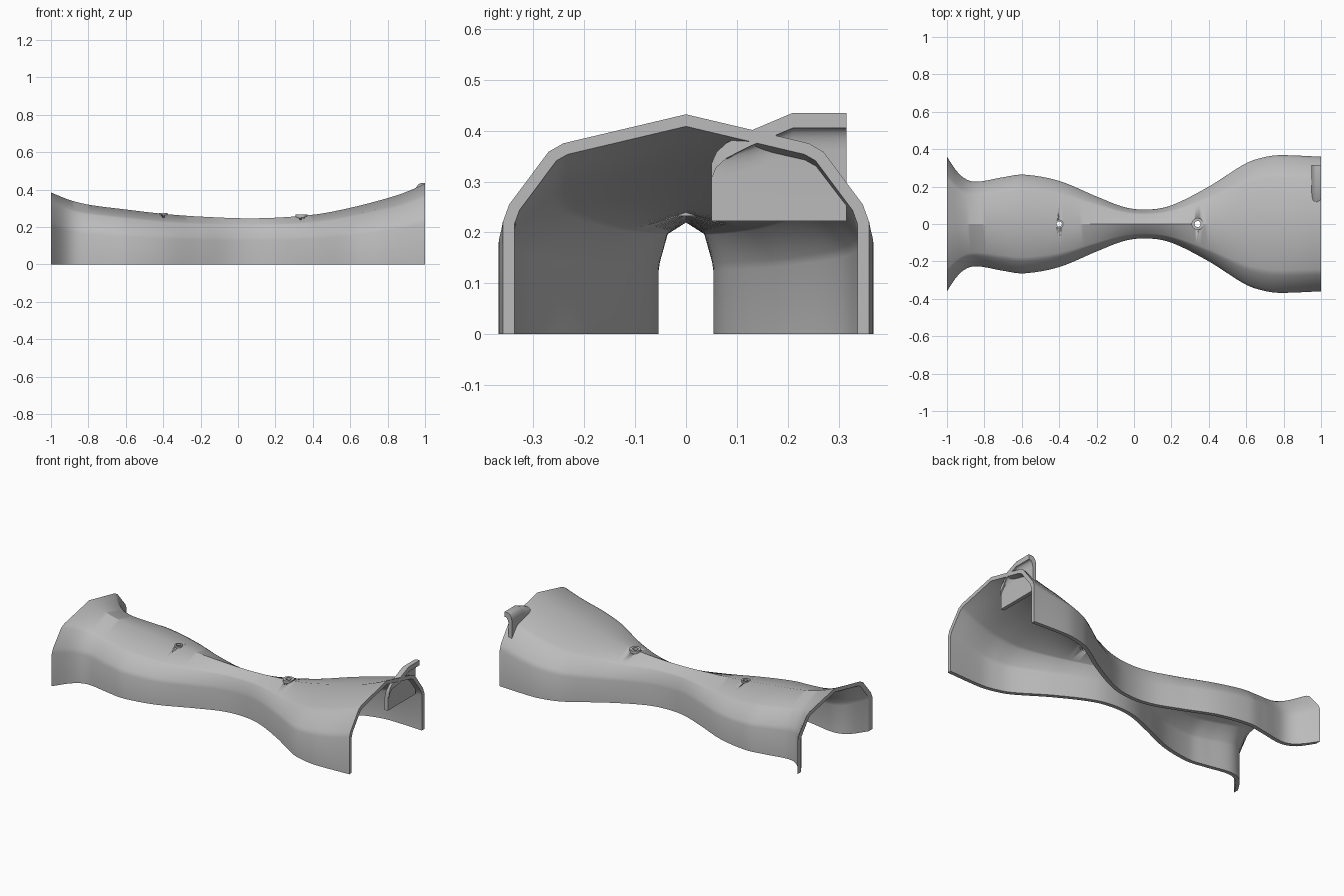
import bpy, bmesh, math
from mathutils import Vector

cube = bpy.data.objects.get("Cube")
if cube:
    bpy.data.objects.remove(cube, do_unlink=True)

grey = bpy.data.materials.new("plain grey")
grey.use_nodes = True
colour = (0.5, 0.5, 0.5, 1)
grey.diffuse_color = colour
grey.node_tree.nodes["Principled BSDF"].inputs["Base Color"].default_value = colour


def make_object(name, bm, smooth=30):
    bmesh.ops.recalc_face_normals(bm, faces=bm.faces)
    mesh = bpy.data.meshes.new(name)
    bm.to_mesh(mesh)
    bm.free()
    mesh.materials.append(grey)
    obj = bpy.data.objects.new(name, mesh)
    bpy.context.collection.objects.link(obj)
    bpy.ops.object.select_all(action="DESELECT")
    obj.select_set(True)
    bpy.context.view_layer.objects.active = obj
    bpy.ops.object.shade_smooth_by_angle(angle=math.radians(smooth))
    return obj


def loft(rings, capped=True):
    """Skin closed rings of points."""
    bm = bmesh.new()
    rows = [[bm.verts.new(p) for p in ring] for ring in rings]
    n = len(rows[0])
    for a, b in zip(rows, rows[1:]):
        for i in range(n):
            j = (i + 1) % n
            bm.faces.new((a[i], a[j], b[j], b[i]))
    if capped:
        bm.faces.new(rows[0])
        bm.faces.new(rows[-1])
    return bm


def curve_value(points, x):
    """Smooth curve through (x, value) points."""
    def slope(i):
        a, b = points[max(i - 1, 0)], points[min(i + 1, len(points) - 1)]
        return (b[1] - a[1]) / (b[0] - a[0])
    k = 0
    while k < len(points) - 2 and x > points[k + 1][0]:
        k += 1
    (xa, va), (xb, vb) = points[k], points[k + 1]
    d = xb - xa
    t = (x - xa) / d
    s = 1 - t
    return (va * (1 + 2 * t) * s * s + slope(k) * d * t * s * s
            + vb * t * t * (3 - 2 * t) - slope(k + 1) * d * t * t * s)


# Shell outline: half width and ridge height along the length
WIDTH = [(-1, .36), (-.95, .285), (-.9, .24), (-.84, .226), (-.7, .25), (-.59, .264),
         (-.4, .23), (-.2, .147), (-.05, .09), (.07, .077), (.2, .1), (.4, .2),
         (.6, .325), (.7, .358), (.78, .368), (1, .36)]
RIDGE = [(-1, .385), (-.9, .345), (-.8, .32), (-.6, .294), (-.4, .271), (-.2, .256),
         (.1, .247), (.4, .266), (.6, .303), (.8, .355), (.9, .388), (1, .432)]
SECTION = [(1, 0), (1, .51), (.965, .59), (.75, .83), (.67, .868), (0, 1)]
THICK = .023


def shell_ring(x):
    w, r = curve_value(WIDTH, x), curve_value(RIDGE, x)
    half = [Vector((a * w, b * r)) for a, b in SECTION]
    outer = half + [Vector((-p.x, p.y)) for p in half[-2::-1]]
    # Wall thickness grows across the width where the side flares
    flare = (curve_value(WIDTH, x + .01) - curve_value(WIDTH, x - .01)) / .02
    stretch = min(math.hypot(1, flare), 1.5)
    inner = []
    for i, p in enumerate(outer):
        a = outer[i] - outer[i - 1] if i else outer[1] - outer[0]
        b = outer[i + 1] - p if i < len(outer) - 1 else a
        na = Vector((-a.y, a.x)).normalized()
        nb = Vector((-b.y, b.x)).normalized()
        off = (na + nb) * (THICK / (1 + na.dot(nb)))
        inner.append(Vector((p.x + off.x * stretch, p.y + off.y)))
    return [(x, p.x, p.y) for p in outer + inner[::-1]]


STEPS = 96
shell = make_object("shell", loft([shell_ring(-1 + 2 * i / STEPS) for i in range(STEPS + 1)]))


# Screw holes with raised collars
def circle(x, radius, z, n=32):
    return [(x + radius * math.cos(i * math.tau / n), radius * math.sin(i * math.tau / n), z)
            for i in range(n)]


for side, x, radius, hole, low, high in [("right", -.4, .023, .014, .25, .276),
                                         ("left", .34, .032, .016, .232, .267)]:
    profile = [(radius, low), (radius, high), (hole, high), (hole, low), (radius, low)]
    bm = loft([circle(x, r, z) for r, z in profile], capped=False)
    bmesh.ops.remove_doubles(bm, verts=bm.verts, dist=1e-5)
    make_object(side + "_collar", bm)
    cutter = make_object(side + "_hole_cutter", loft([circle(x, hole + .002, .1), circle(x, hole + .002, .5)]))
    cutter.hide_render = True
    cutter.hide_set(True)
    cut = shell.modifiers.new(side + "_hole", "BOOLEAN")
    cut.operation = "DIFFERENCE"
    cut.object = cutter
    cut.solver = "EXACT"


# Clip: an upright plate whose top bends outward into a lip
def clip_ring(y, top, reach):
    outer_x, inner_x, lip = .95, .972, .03
    front = inner_x + (1 - inner_x) * reach
    bend = .045
    pts = [(outer_x, .222)]
    for i in range(7):
        a = i * math.pi / 12
        pts.append((outer_x + .03 * (1 - math.cos(a)), top - bend * (1 - math.sin(a))))
    pts += [(max(front, outer_x + .031), top), (max(front, outer_x + .031), top - lip)]
    for i in range(6):
        a = i * math.pi / 10
        pts.append((inner_x + .02 * reach * (1 - math.sin(a)), top - lip - bend * (1 - math.cos(a))))
    pts.append((inner_x, .222))
    return [(px, y, pz) for px, pz in pts]


make_object("clip", loft([clip_ring(*row) for row in
                          [(.05, .335, 0), (.06, .358, 0), (.08, .376, .1), (.125, .399, 1),
                           (.21, .435, 1), (.315, .435, 1)]]))
